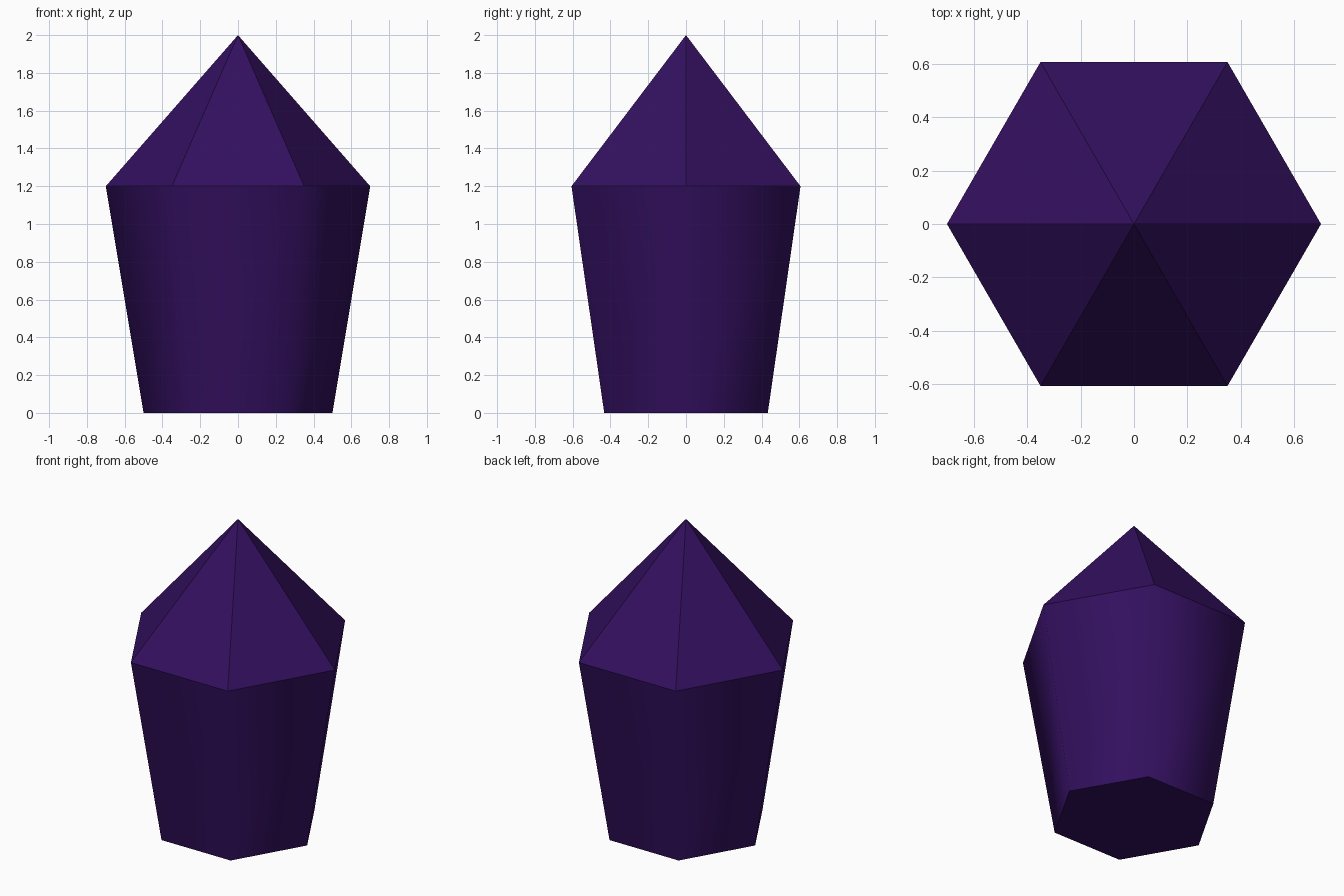
import bpy, bmesh, math

if "Cube" in bpy.data.objects:
    bpy.data.objects.remove(bpy.data.objects["Cube"])

purple = bpy.data.materials.new("deep purple")
purple.diffuse_color = (0.033, 0.005, 0.115, 1.0)
purple.use_nodes = True
purple.node_tree.nodes["Principled BSDF"].inputs["Base Color"].default_value = purple.diffuse_color

SIDES = 6


def ring(bm, radius, z):
    """Hexagon of vertices with corners on the x axis."""
    return [bm.verts.new((radius * math.cos(math.tau * i / SIDES),
                          radius * math.sin(math.tau * i / SIDES), z))
            for i in range(SIDES)]


def finish(bm, name):
    mesh = bpy.data.meshes.new(name)
    bm.to_mesh(mesh)
    bm.free()
    mesh.materials.append(purple)
    bpy.context.collection.objects.link(bpy.data.objects.new(name, mesh))


# Tapered shaft: smooth-shaded sides, flat base
bm = bmesh.new()
low, high = ring(bm, 0.5, 0.0), ring(bm, 0.7, 1.2)
for i in range(SIDES):
    j = (i + 1) % SIDES
    bm.faces.new((low[i], low[j], high[j], high[i])).smooth = True
base = bm.faces.new(low[::-1])
for e in base.edges:
    e.smooth = False
finish(bm, "crystal_shaft")

# Faceted pointed tip
bm = bmesh.new()
rim = ring(bm, 0.7, 1.2)
apex = bm.verts.new((0, 0, 2.0))
for i in range(SIDES):
    bm.faces.new((rim[i], rim[(i + 1) % SIDES], apex))
finish(bm, "crystal_tip")
